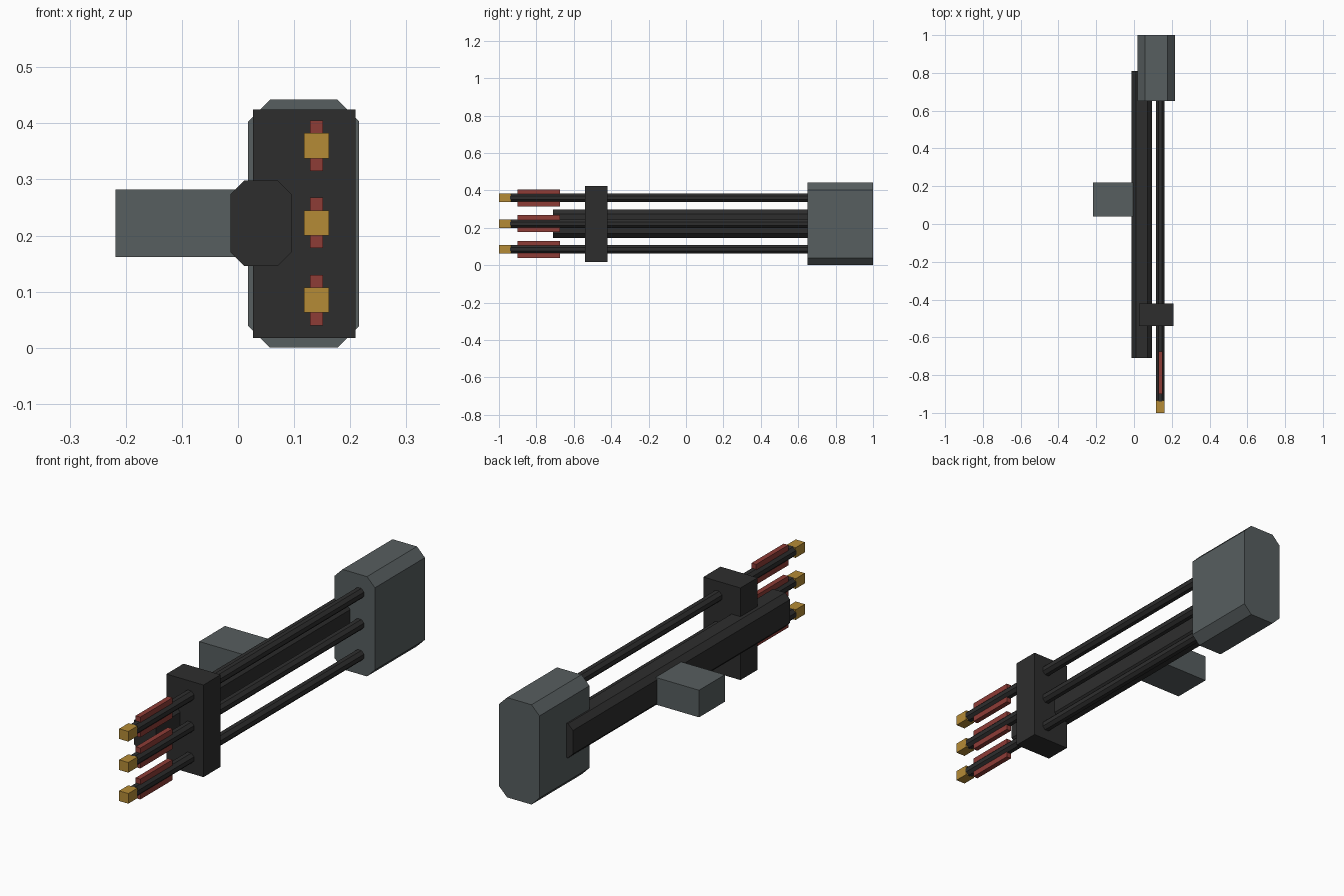
import bpy, bmesh

# Remove the default cube
cube = bpy.data.objects.get("Cube")
if cube:
    bpy.data.objects.remove(cube, do_unlink=True)


def material(name, rgb):
    m = bpy.data.materials.new(name)
    m.use_nodes = True
    m.diffuse_color = (*rgb, 1)
    m.node_tree.nodes["Principled BSDF"].inputs["Base Color"].default_value = (*rgb, 1)
    return m


GREY = material("steel grey", (0.095, 0.112, 0.115))
DARK = material("dark metal", (0.027, 0.027, 0.027))
GOLD = material("brass", (0.46, 0.26, 0.037))
RED = material("dull red", (0.27, 0.045, 0.037))


def bar(name, x, y, z, mat, cut=0):
    """Box between (min, max) limits; cut chamfers its four lengthwise corners."""
    (x0, x1), (y0, y1), (z0, z1) = x, y, z
    if cut:
        profile = [(x0 + cut, z0), (x1 - cut, z0), (x1, z0 + cut), (x1, z1 - cut),
                   (x1 - cut, z1), (x0 + cut, z1), (x0, z1 - cut), (x0, z0 + cut)]
    else:
        profile = [(x0, z0), (x1, z0), (x1, z1), (x0, z1)]
    bm = bmesh.new()
    face = bm.faces.new([bm.verts.new((px, y0, pz)) for px, pz in profile])
    new = bmesh.ops.extrude_face_region(bm, geom=[face])["geom"]
    moved = [v for v in new if isinstance(v, bmesh.types.BMVert)]
    bmesh.ops.translate(bm, vec=(0, y1 - y0, 0), verts=moved)
    bmesh.ops.recalc_face_normals(bm, faces=bm.faces)
    mesh = bpy.data.meshes.new(name)
    bm.to_mesh(mesh)
    bm.free()
    mesh.materials.append(mat)
    obj = bpy.data.objects.new(name, mesh)
    bpy.context.collection.objects.link(obj)
    return obj


def around(centre, half):
    return centre - half, centre + half


# Main body
bar("rear_housing", (0.018, 0.216), (0.65, 1), (0, 0.442), GREY, 0.039)
bar("central_rail", (-0.013, 0.095), (-0.71, 0.81), (0.146, 0.298), DARK, 0.024)
bar("front_clamp", (0.027, 0.209), (-0.54, -0.42), (0.017, 0.425), DARK)
bar("side_mount", (-0.218, 0.0), (0.04, 0.22), (0.162, 0.282), GREY)

# Three rods, each with a brass tip and a red fin above and below
ROD_X, ROD_R = 0.14, 0.0225
for label, z in (("lower", 0.085), ("middle", 0.2225), ("upper", 0.36)):
    bar(label + "_rod", around(ROD_X, ROD_R), (-0.94, 0.66), around(z, ROD_R), DARK, 0.013)
    bar(label + "_tip", around(ROD_X, ROD_R), (-1, -0.935), around(z, ROD_R), GOLD)
    for side, sign in (("top", 1), ("bottom", -1)):
        bar(f"{label}_{side}_fin", around(ROD_X, 0.0115), (-0.9, -0.675),
            around(z + sign * 0.0325, 0.0125), RED)
